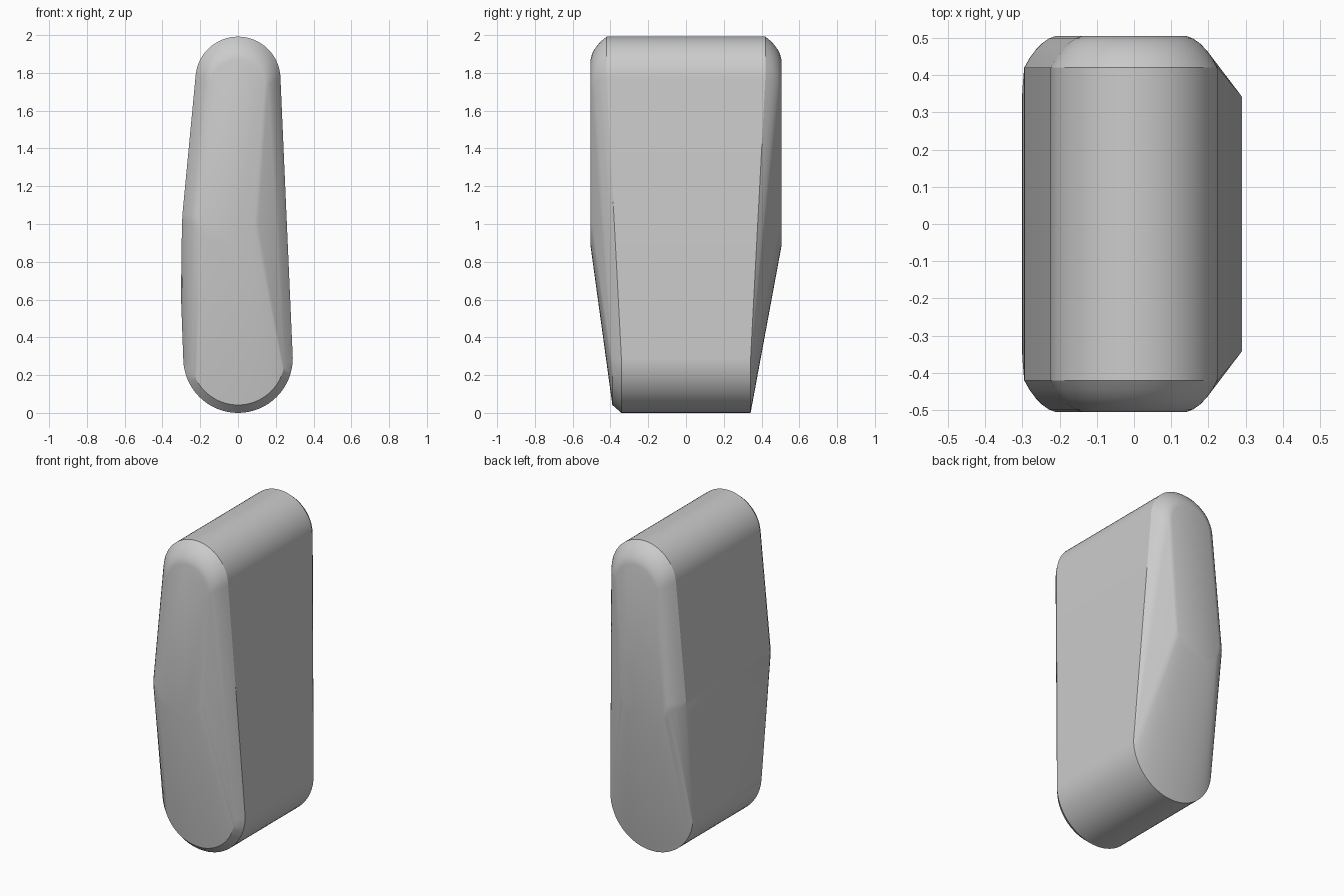
import bpy, bmesh
from math import sin, cos, tau

old = bpy.data.objects.get("Cube")
if old:
    bpy.data.objects.remove(old)

mat = bpy.data.materials.new("plain grey")
mat.use_nodes = True
grey = (0.6, 0.6, 0.6, 1)
mat.diffuse_color = grey
mat.node_tree.nodes["Principled BSDF"].inputs["Base Color"].default_value = grey

bm = bmesh.new()


def ring(x, z, r, y, n=64):
    """Circle of points facing along y."""
    for i in range(n):
        a = tau * i / n
        bm.verts.new((x + r * cos(a), y, z + r * sin(a)))


for side in (-1, 1):
    # Rounded rim of the upper flat end: depth along y, inset from the outline
    for y, inset in ((0.42, 0), (0.445, 0.02), (0.468, 0.044), (0.485, 0.068),
                     (0.498, 0.094), (0.505, 0.12)):
        ring(0, 1.775 - 0.3 * inset, 0.225 - 0.7 * inset, side * y)
        ring(-0.06, 1.04, 0.235 - 0.7 * inset, side * y)
    # Sharp rounded foot
    ring(0, 0.298, 0.29, side * 0.342)
    # Slight swell of the -x side
    for z, x, y in ((0.85, -0.3, 0.36), (0.6, -0.301, 0.32)):
        bm.verts.new((x, side * y, z))

# Chamfered front lip of the foot
ring(0, 0.298, 0.248, -0.39)

# Stretch a skin over the outlines and drop the points inside it
res = bmesh.ops.convex_hull(bm, input=bm.verts[:])
junk = {v for v in res["geom_interior"] + res["geom_unused"]
        if isinstance(v, bmesh.types.BMVert)}
bmesh.ops.delete(bm, geom=list(junk), context="VERTS")
bmesh.ops.dissolve_limit(bm, angle_limit=0.005, verts=bm.verts[:], edges=bm.edges[:])
bmesh.ops.recalc_face_normals(bm, faces=bm.faces[:])

# Rest on the ground
low = min(v.co.z for v in bm.verts)
for v in bm.verts:
    v.co.z -= low

mesh = bpy.data.meshes.new("tapered_block")
bm.to_mesh(mesh)
bm.free()
mesh.materials.append(mat)
block = bpy.data.objects.new("tapered_block", mesh)
bpy.context.collection.objects.link(block)
bpy.context.view_layer.objects.active = block
block.select_set(True)
bpy.ops.object.shade_smooth_by_angle(angle=0.5)
